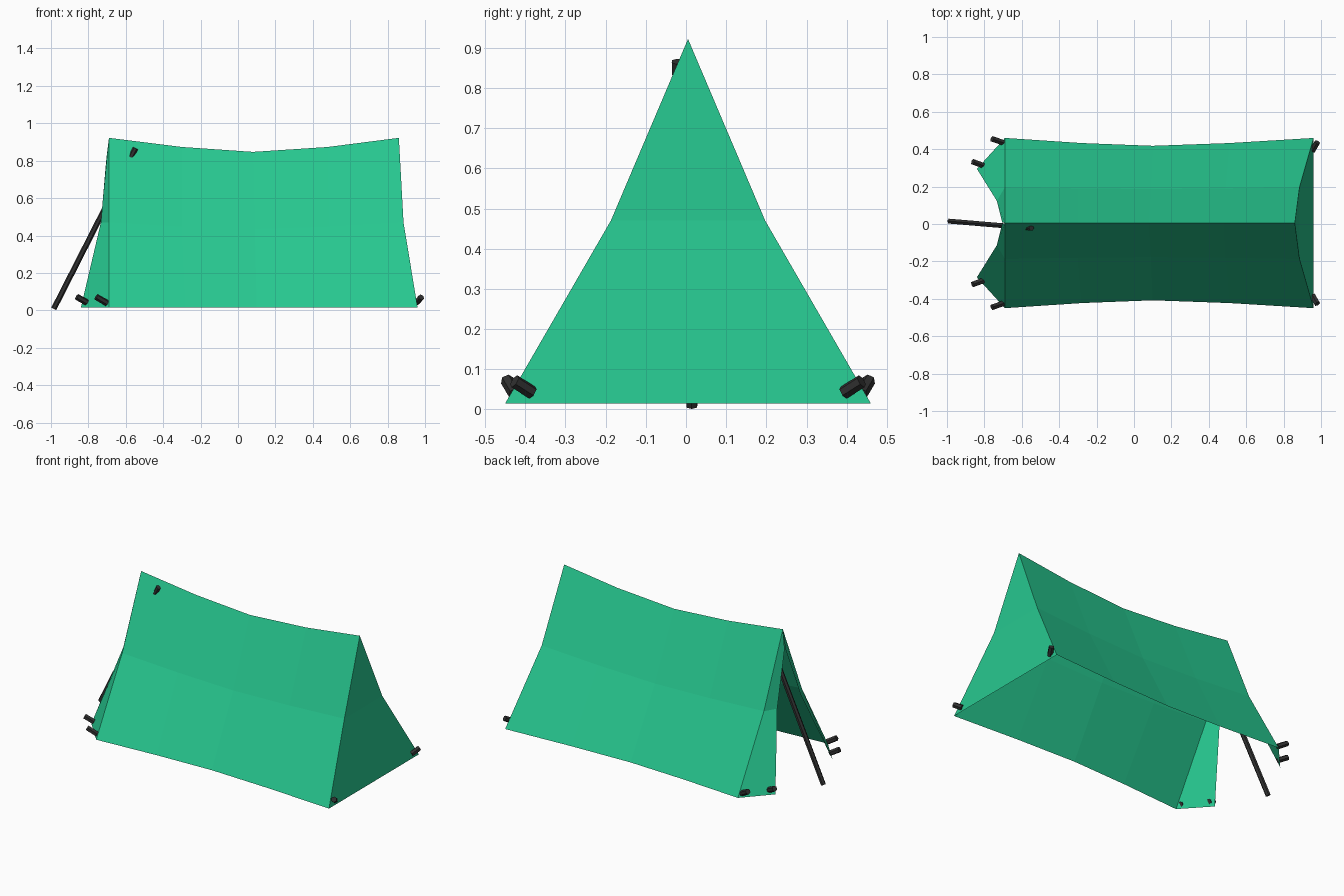
import bpy, bmesh
from mathutils import Vector

if "Cube" in bpy.data.objects:
    bpy.data.objects.remove(bpy.data.objects["Cube"])

YC = 0.005  # symmetry plane of the tent


def material(name, rgb):
    m = bpy.data.materials.new(name)
    m.diffuse_color = (*rgb, 1)
    m.use_nodes = True
    m.node_tree.nodes["Principled BSDF"].inputs["Base Color"].default_value = m.diffuse_color
    return m


GREEN = material("green_fabric", (0.02, 0.57, 0.275))
DARK = material("dark_metal", (0.03, 0.03, 0.03))


def sheet(name, rows):
    """Grid of quads through equal-length rows of points."""
    n = len(rows[0])
    verts = [p for r in rows for p in r]
    faces = [(i * n + j, i * n + j + 1, (i + 1) * n + j + 1, (i + 1) * n + j)
             for i in range(len(rows) - 1) for j in range(n - 1)]
    me = bpy.data.meshes.new(name)
    me.from_pydata(verts, [], faces)
    bm = bmesh.new()
    bm.from_mesh(me)
    bmesh.ops.remove_doubles(bm, verts=bm.verts, dist=0.001)
    bmesh.ops.recalc_face_normals(bm, faces=bm.faces)
    bm.to_mesh(me)
    bm.free()
    me.materials.append(GREEN)
    ob = bpy.data.objects.new(name, me)
    bpy.context.collection.objects.link(ob)
    return ob


def rod(name, a, b, radius):
    """Six-sided rod between two points."""
    a, b = Vector(a), Vector(b)
    d = b - a
    bpy.ops.mesh.primitive_cylinder_add(vertices=6, radius=radius, depth=d.length,
                                        location=(a + b) / 2,
                                        rotation=d.to_track_quat('Z', 'Y').to_euler())
    ob = bpy.context.object
    ob.name = name
    ob.data.materials.append(DARK)


# Sagging roof and closed rear wall: one sheet with cross-sections along x
# (x at ridge, x at middle, x at hem, sag fraction)
rows = []
for xr, xm, xh, s in [(-0.69, -0.69, -0.69, 0), (-0.30, -0.30, -0.28, 0.65),
                      (0.08, 0.09, 0.10, 1), (0.48, 0.49, 0.51, 0.65),
                      (0.86, 0.885, 0.96, 0)]:
    hem, mid = 0.455 - 0.042 * s, 0.192 - 0.01 * s
    zr, zm = 0.922 - 0.075 * s, 0.47 - 0.035 * s
    rows.append([(xh, YC - hem, 0.015), (xm, YC - mid, zm), (xr, YC, zr),
                 (xm, YC + mid, zm), (xh, YC + hem, 0.015)])
sheet("tent_roof", rows)
sheet("rear_wall", [[(0.86, YC, 0.922), (0.86, YC, 0.922)],
                    [(0.885, YC - 0.192, 0.47), (0.885, YC + 0.192, 0.47)],
                    [(0.96, YC - 0.455, 0.015), (0.96, YC + 0.455, 0.015)]])

# Open door flaps and ground pegs, mirrored across the tent
for side, s in (("front", -1), ("back", 1)):
    sheet(side + "_door_flap",
          [[(-0.69, YC, 0.922), (-0.705, YC + s * 0.004, 0.80)],
           [(-0.69, YC + s * 0.192, 0.47), (-0.733, YC + s * 0.118, 0.47)],
           [(-0.69, YC + s * 0.455, 0.015), (-0.84, YC + s * 0.29, 0.015)]])
    for name, a, b in [("flap_peg", (-0.808, 0.308, 0.042), (-0.862, 0.328, 0.072)),
                       ("door_peg", (-0.700, 0.430, 0.038), (-0.758, 0.450, 0.072)),
                       ("rear_peg", (0.955, 0.388, 0.042), (0.980, 0.432, 0.070))]:
        rod(f"{side}_{name}", (a[0], YC + s * a[1], a[2]), (b[0], YC + s * b[1], b[2]), 0.017)

# Leaning support pole, its tip pokes through the roof
rod("support_pole", (-0.985, 0.015, 0.008), (-0.548, -0.022, 0.866), 0.015)
